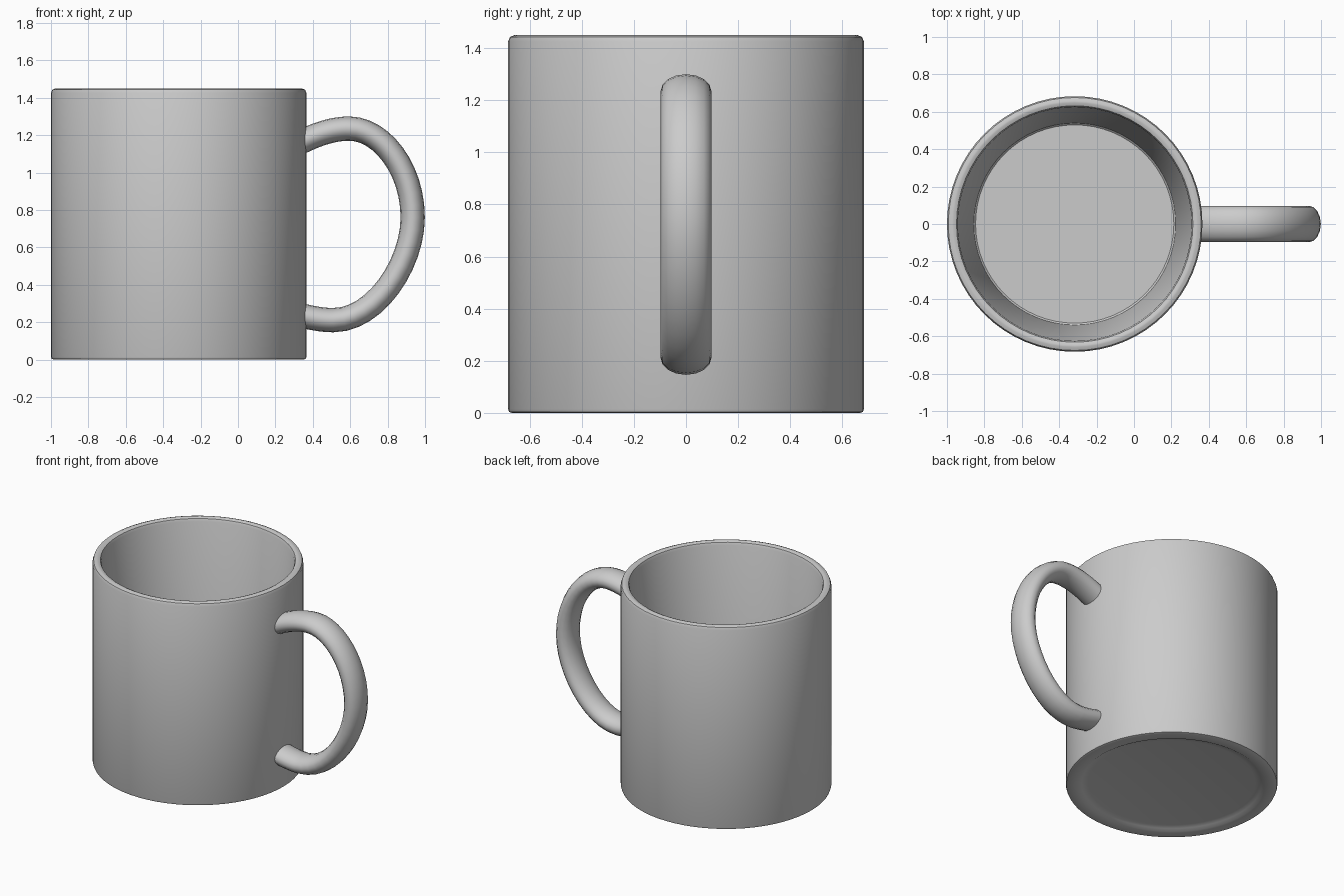
import bpy
import bmesh
from math import tau, radians
from mathutils import Matrix, Vector

cube = bpy.data.objects.get("Cube")
if cube:
    bpy.data.objects.remove(cube)

BODY_X = -0.317
RADIUS = 0.683
HEIGHT = 1.45


def smooth(obj, angle=35):
    bpy.ops.object.select_all(action="DESELECT")
    obj.select_set(True)
    bpy.context.view_layer.objects.active = obj
    bpy.ops.object.shade_smooth_by_angle(angle=radians(angle))


def lathe(name, profile, segments):
    """Spin an (r, z) profile that starts and ends on the axis."""
    bm = bmesh.new()
    verts = [bm.verts.new((r, 0, z)) for r, z in profile]
    edges = [bm.edges.new(pair) for pair in zip(verts, verts[1:])]
    bmesh.ops.spin(bm, geom=verts + edges, cent=(0, 0, 0), axis=(0, 0, 1),
                   angle=tau, steps=segments, use_duplicate=False)
    bmesh.ops.remove_doubles(bm, verts=bm.verts, dist=0.0001)
    bmesh.ops.recalc_face_normals(bm, faces=bm.faces)
    mesh = bpy.data.meshes.new(name)
    bm.to_mesh(mesh)
    bm.free()
    obj = bpy.data.objects.new(name, mesh)
    bpy.context.collection.objects.link(obj)
    return obj


# Body: recessed base, straight outside, rounded rim, tapered inside
profile = [
    (0, 0.02), (0.54, 0.02), (0.58, 0.012), (0.6, 0),
    (RADIUS - 0.015, 0), (RADIUS - 0.004, 0.004), (RADIUS, 0.015),
    (RADIUS, HEIGHT - 0.025), (RADIUS - 0.007, HEIGHT - 0.007),
    (RADIUS - 0.025, HEIGHT), (0.648, HEIGHT),
    (0.632, HEIGHT - 0.007), (0.625, HEIGHT - 0.025),
    (0.54, 0.11), (0.53, 0.1), (0, 0.1),
]
body = lathe("mug_body", profile, 64)
body.location.x = BODY_X
smooth(body)

# Handle: round tube along a curve, widened sideways into an oval section
path = [  # position (x, z), handle direction (x, z)
    ((0.33, 1.16), (0.08, 0.04)),
    ((0.595, 1.235), (0.17, 0)),
    ((0.934, 0.76), (0, -0.25)),
    ((0.51, 0.211), (-0.07, 0)),
    ((0.33, 0.237), (-0.05, 0.01)),
]
back_scale = [1, 0.55, 1.05, 3.2, 1]
curve = bpy.data.curves.new("mug_handle", "CURVE")
curve.dimensions = "3D"
curve.bevel_depth = 0.065
curve.bevel_resolution = 6
curve.resolution_u = 12
curve.use_fill_caps = True
spline = curve.splines.new("BEZIER")
spline.bezier_points.add(len(path) - 1)
for point, ((x, z), (dx, dz)), back in zip(spline.bezier_points, path, back_scale):
    co, step = Vector((x, 0, z)), Vector((dx, 0, dz))
    point.handle_left_type = point.handle_right_type = "FREE"
    point.co = co
    point.handle_left = co - step * back
    point.handle_right = co + step
handle = bpy.data.objects.new("mug_handle", curve)
bpy.context.collection.objects.link(handle)
bpy.ops.object.select_all(action="DESELECT")
handle.select_set(True)
bpy.context.view_layer.objects.active = handle
bpy.ops.object.convert(target="MESH")
handle = bpy.context.view_layer.objects.active
handle.data.transform(Matrix.Diagonal((1, 1.5, 1, 1)))
smooth(handle)
